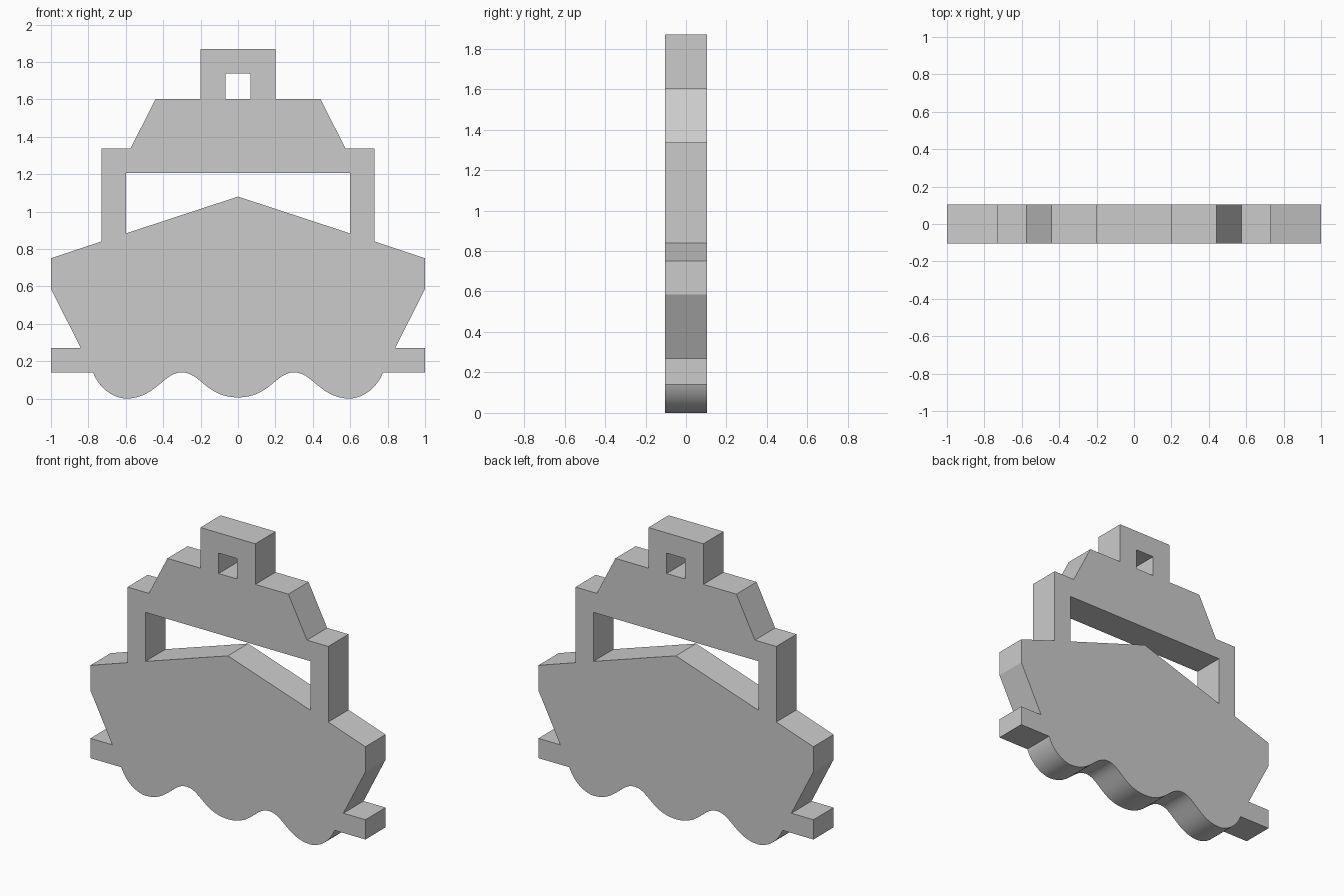
import bpy, bmesh
from math import radians

if "Cube" in bpy.data.objects:
    bpy.data.objects.remove(bpy.data.objects["Cube"])

HALF_DEPTH = 0.105
STEPS = 14


def bezier(p0, p1, p2, p3):
    pts = []
    for i in range(1, STEPS + 1):
        t = i / STEPS
        s = 1 - t
        pts.append(tuple(s**3 * a + 3 * s * s * t * b + 3 * s * t * t * c + t**3 * d
                         for a, b, c, d in zip(p0, p1, p2, p3)))
    return pts


def mirrored(half):
    """Close a right-hand half profile with its mirror image."""
    return half + [(-x, z) for x, z in reversed(half) if abs(x) > 1e-5]


# Wavy water line, from the middle trough outwards
wave = [(0, 0.006)]
wave += bezier((0, 0.006), (0.17, 0.006), (0.2, 0.14), (0.3, 0.14))
wave += bezier((0.3, 0.14), (0.4, 0.14), (0.44, 0.0), (0.6, 0.0))
wave += bezier((0.6, 0.0), (0.675, 0.005), (0.745, 0.06), (0.775, 0.14))

# Water ends, hull, cabin, roof and funnel
hull = [(1, 0.14), (1, 0.27), (0.84, 0.27), (1, 0.585), (1, 0.75), (0.73, 0.84)]
cabin = [(0.73, 1.337), (0.575, 1.337), (0.44, 1.603), (0.2, 1.603), (0.2, 1.87)]
outline = mirrored(wave + hull + cabin)

# Openings: cabin window above the bow, small funnel hole
window = mirrored([(0, 1.08), (0.6, 0.883), (0.6, 1.205)])
funnel_hole = mirrored([(0.067, 1.603), (0.067, 1.737)])

# Filled 2D curve with thickness
curve = bpy.data.curves.new("ship_profile", 'CURVE')
curve.dimensions = '2D'
curve.fill_mode = 'BOTH'
curve.extrude = HALF_DEPTH
for loop in (outline, window, funnel_hole):
    spline = curve.splines.new('POLY')
    spline.points.add(len(loop) - 1)
    for point, (x, z) in zip(spline.points, loop):
        point.co = (x, z, 0, 1)
    spline.use_cyclic_u = True

ship = bpy.data.objects.new("ship_plate", curve)
bpy.context.collection.objects.link(ship)
ship.rotation_euler.x = radians(90)
bpy.context.view_layer.objects.active = ship
ship.select_set(True)
bpy.ops.object.convert(target='MESH')
ship = bpy.context.object

# Weld the faces to the rim into one solid
bm = bmesh.new()
bm.from_mesh(ship.data)
bmesh.ops.remove_doubles(bm, verts=bm.verts, dist=1e-4)
bmesh.ops.dissolve_limit(bm, angle_limit=radians(0.5), verts=bm.verts, edges=bm.edges)
bmesh.ops.recalc_face_normals(bm, faces=bm.faces)
bm.to_mesh(ship.data)
bm.free()
bpy.ops.object.transform_apply(location=False, rotation=True, scale=False)
bpy.ops.object.shade_smooth_by_angle(angle=radians(25))
